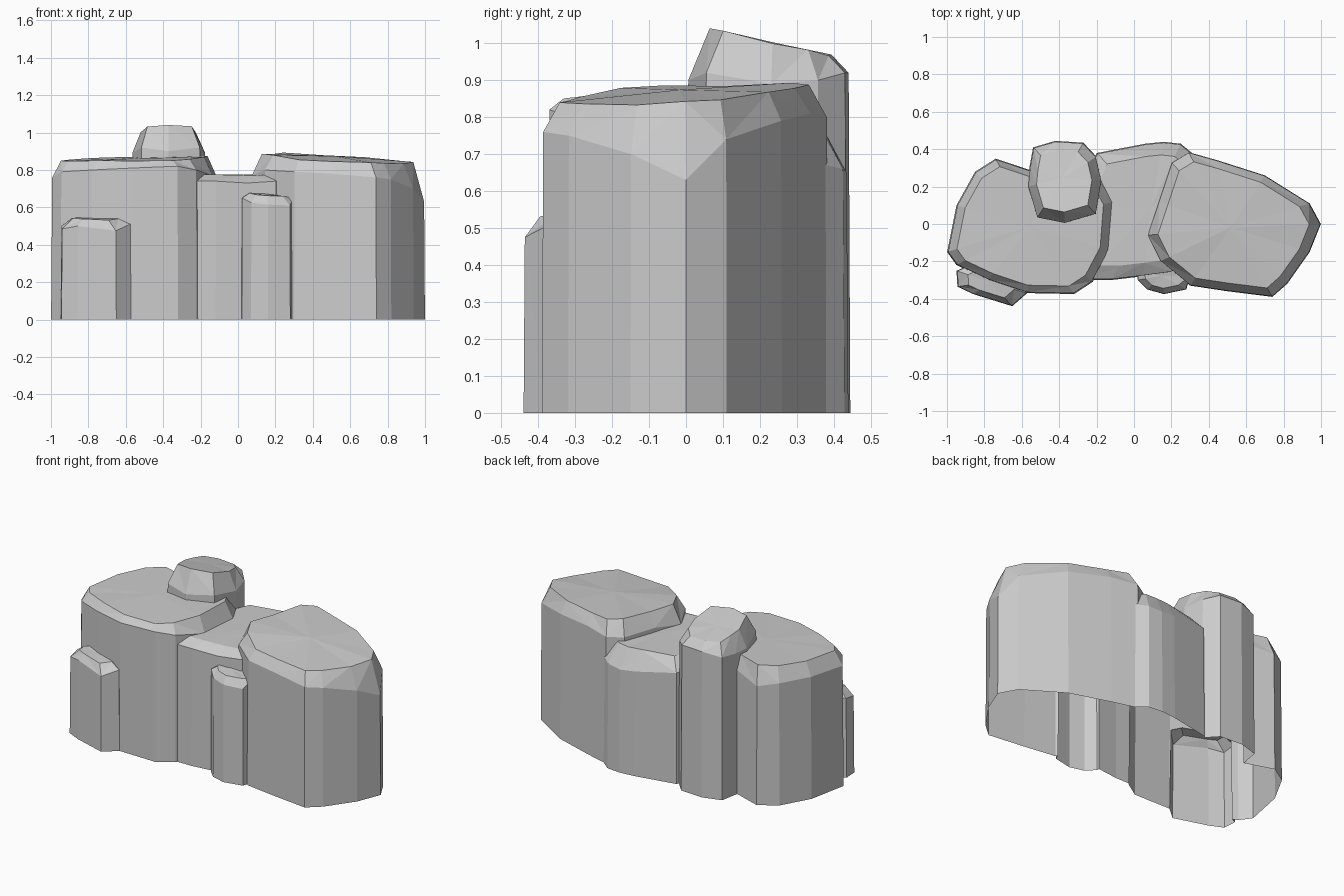
import bpy, bmesh, random

if "Cube" in bpy.data.objects:
    bpy.data.objects.remove(bpy.data.objects["Cube"])

random.seed(4)


def rock(name, outline, inset, top, slope=(0, 0), taper=0.98, rise=0.01):
    """Faceted column: outline holds (x, y, shoulder height), top is the cap height."""
    n = len(outline)
    cx = sum(p[0] for p in outline) / n
    cy = sum(p[1] for p in outline) / n

    def at(p, k, z):
        return (cx + (p[0] - cx) * k, cy + (p[1] - cy) * k, z)

    def cap(p, k):
        x, y, _ = at(p, k, 0)
        return top + slope[0] * (x - cx) + slope[1] * (y - cy)

    bm = bmesh.new()
    rings = [[bm.verts.new(at(p, 1, -0.1)) for p in outline],
             [bm.verts.new(at(p, taper, p[2])) for p in outline],
             [bm.verts.new(at(p, inset, cap(p, inset) + random.uniform(-0.006, 0.006)))
              for p in outline]]
    for lo, hi in zip(rings, rings[1:]):
        for i in range(n):
            j = (i + 1) % n
            a, b, c, d = lo[i], lo[j], hi[j], hi[i]
            if random.random() < 0.5:
                bm.faces.new((a, b, c))
                bm.faces.new((a, c, d))
            else:
                bm.faces.new((a, b, d))
                bm.faces.new((b, c, d))
    bm.faces.new(rings[0][::-1])
    peak = bm.verts.new((cx, cy, top + rise))
    for i in range(n):
        bm.faces.new((rings[2][i], rings[2][(i + 1) % n], peak))
    bmesh.ops.recalc_face_normals(bm, faces=bm.faces)
    me = bpy.data.meshes.new(name)
    bm.to_mesh(me)
    bm.free()
    ob = bpy.data.objects.new(name, me)
    bpy.context.collection.objects.link(ob)
    return ob


# Large left block
left = rock("rock_cluster", [
    (-1.0, -0.15, .76), (-.95, -.22, .79), (-.78, -.30, .80), (-.57, -.37, .81),
    (-.32, -.375, .82), (-.22, -.31, .80), (-.13, -.14, .77), (-.11, .12, .77),
    (-.18, .25, .78), (-.40, .31, .78), (-.56, .29, .78), (-.74, .35, .75),
    (-.85, .28, .77), (-.95, .10, .77)],
    .88, .862, (.015, .03), .985, .0)

# Low saddle joining the two big blocks
middle = rock("saddle_rock", [
    (-.26, -.30, .74), (-.12, -.30, .74), (.05, -.28, .73), (.20, -.26, .74),
    (.40, -.10, .74), (.45, .15, .74), (.36, .34, .68), (.25, .43, .66),
    (.16, .44, .65), (.06, .43, .66), (-.20, .38, .70), (-.32, .10, .74)],
    .80, .775, (0, 0), .985, .0)

# Large right block
right = rock("right_rock", [
    (.07, -.06, .77), (.14, -.20, .80), (.30, -.33, .79), (.50, -.36, .78),
    (.74, -.39, .76), (.82, -.32, .75), (.94, -.15, .70), (1.0, 0, .63),
    (.94, .11, .74), (.70, .26, .79), (.45, .34, .81), (.29, .385, .80),
    (.20, .33, .80), (.13, .12, .80)],
    .87, .862, (-.06, .05), .99, .012)

# Tall back pillar
pillar = rock("back_pillar", [
    (-.54, .41, .90), (-.42, .445, .92), (-.27, .435, .92), (-.20, .36, .90),
    (-.17, .23, .89), (-.20, .05, .92), (-.37, 0, .90), (-.52, .03, .92),
    (-.57, .20, .89), (-.56, .30, .89)],
    .74, 1.0, (0, -.2), .975, .0)

# Small stones at the foot of the front
front_left = rock("front_left_stone", [
    (-.95, -.25, .50), (-.945, -.335, .485), (-.86, -.375, .50), (-.65, -.44, .475),
    (-.57, -.37, .51), (-.62, -.22, .53), (-.80, -.18, .53)],
    .65, .54, (0, .12), .97, .0)
front_mid = rock("front_middle_stone", [
    (.015, -.24, .65), (.02, -.30, .65), (.07, -.35, .625), (.16, -.375, .615),
    (.28, -.35, .61), (.30, -.28, .65), (.28, -.16, .66), (.06, -.16, .67)],
    .68, .67, (-.08, .15), .98, .0)

# Fuse the rocks into one skin
bpy.context.view_layer.objects.active = left
for part in (middle, right, pillar, front_left, front_mid):
    m = left.modifiers.new(part.name, 'BOOLEAN')
    m.operation = 'UNION'
    m.solver = 'EXACT'
    m.object = part
    bpy.ops.object.modifier_apply(modifier=m.name)
    bpy.data.objects.remove(part)

# Cut flat at the ground, leaving the underside open
bm = bmesh.new()
bm.from_mesh(left.data)
bmesh.ops.bisect_plane(bm, geom=bm.verts[:] + bm.edges[:] + bm.faces[:],
                       plane_co=(0, 0, 0), plane_no=(0, 0, 1), clear_inner=True)
bm.to_mesh(left.data)
bm.free()
